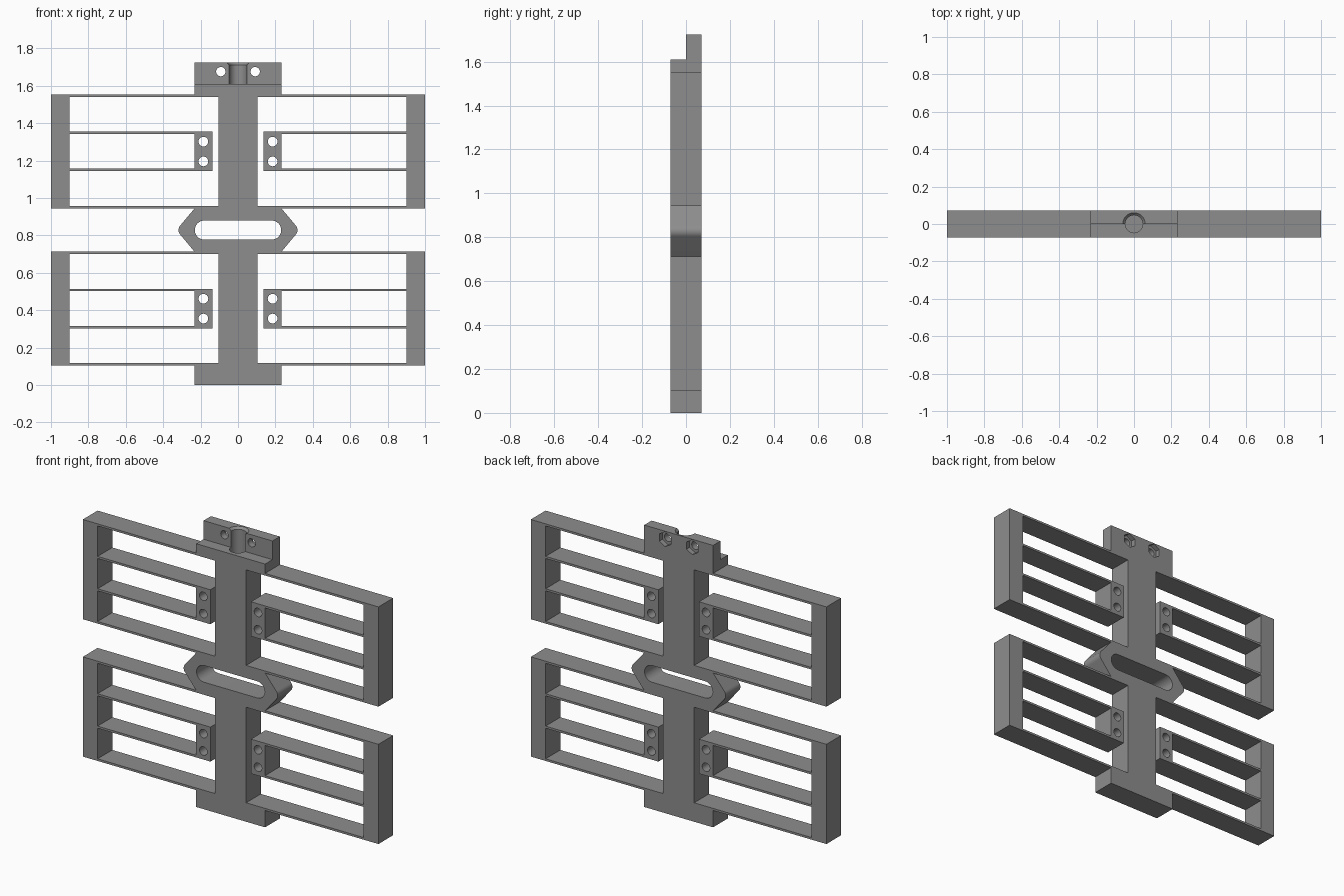
import bpy, bmesh, math
from mathutils import Matrix

if "Cube" in bpy.data.objects:
    bpy.data.objects.remove(bpy.data.objects["Cube"])

HALF = 0.071                    # half thickness of the plate
SPINE, HEAD, BAR = 0.105, 0.233, 0.9
LEAF = 0.013                    # thickness of the flexure strips
TOP, LEDGE = 1.724, 1.61
FRAMES = (0.103, 0.943)         # bottom of the lower and upper frames
FRAME_H = 0.61

grey = bpy.data.materials.new("mid grey")
grey.diffuse_color = (0.27, 0.27, 0.27, 1)
grey.use_nodes = True
grey.node_tree.nodes["Principled BSDF"].inputs["Base Color"].default_value = grey.diffuse_color


def arc(cx, cz, r, a0, a1, n):
    return [(cx + r * math.cos(math.radians(a0 + (a1 - a0) * i / n)),
             cz + r * math.sin(math.radians(a0 + (a1 - a0) * i / n))) for i in range(n + 1)]


def mirrored(points):
    return [(-x, z) for x, z in reversed(points)]


# Outer silhouette, right half from bottom to top
right = [(HEAD, 0)]
for z in FRAMES:
    right += [(HEAD, z), (1, z), (1, z + FRAME_H), (HEAD, z + FRAME_H)]
    if z == FRAMES[0]:
        right += arc(0.281, 0.828, 0.037, -41, 41, 12)   # rounded side tip
right.append((HEAD, TOP))
loops = [right + mirrored(right)]

# Central slot with round ends
loops.append(arc(0.18, 0.828, 0.051, -90, 90, 16) + arc(-0.18, 0.828, 0.051, 90, 270, 16))

# Openings and clamp holes of the four flexure frames
for z in FRAMES:
    lo, hi = z + 0.2, z + 0.411
    end = z + FRAME_H - LEAF
    c_window = [(SPINE, z + LEAF), (BAR, z + LEAF), (BAR, lo), (0.137, lo),
                (0.137, hi), (BAR, hi), (BAR, end), (SPINE, end)]
    inner = [(HEAD, lo + LEAF), (BAR, lo + LEAF), (BAR, hi - LEAF), (HEAD, hi - LEAF)]
    holes = [arc(0.185, z + h, 0.026, 0, 345, 23) for h in (0.252, 0.358)]
    for loop in [c_window, inner] + holes:
        loops += [loop, mirrored(loop)]

# Extrude the filled profile into a solid plate
curve = bpy.data.curves.new("plate_profile", 'CURVE')
curve.dimensions = '2D'
curve.fill_mode = 'BOTH'
curve.extrude = HALF
for loop in loops:
    spline = curve.splines.new('POLY')
    spline.points.add(len(loop) - 1)
    spline.use_cyclic_u = True
    for p, (x, z) in zip(spline.points, loop):
        p.co = (x, z, 0, 1)
source = bpy.data.objects.new("plate_profile", curve)
bpy.context.collection.objects.link(source)
mesh = bpy.data.meshes.new_from_object(source.evaluated_get(bpy.context.evaluated_depsgraph_get()))
bpy.data.objects.remove(source)
mesh.transform(Matrix.Rotation(math.pi / 2, 4, 'X'))
bm = bmesh.new()
bm.from_mesh(mesh)
bmesh.ops.remove_doubles(bm, verts=bm.verts, dist=1e-5)
bmesh.ops.recalc_face_normals(bm, faces=bm.faces)
bm.to_mesh(mesh)
bm.free()
mesh.materials.clear()
mesh.materials.append(grey)
plate = bpy.data.objects.new("flexure_plate", mesh)
bpy.context.collection.objects.link(plate)


def cut(name):
    """Subtract the active object from the plate."""
    cutter = bpy.context.object
    cutter.name = name
    cutter.hide_render = True
    cutter.hide_viewport = True
    cutter.data.materials.append(grey)
    mod = plate.modifiers.new(name, 'BOOLEAN')
    mod.operation = 'DIFFERENCE'
    mod.solver = 'EXACT'
    mod.object = cutter


# Front half of the head is cut down to a ledge
bpy.ops.mesh.primitive_cube_add(size=1, location=(0, -0.25, LEDGE + 0.25))
bpy.context.object.scale = (1, 0.5, 0.5)
cut("ledge_cutter")

# Vertical bore with a chamfered mouth
bpy.ops.mesh.primitive_cylinder_add(vertices=48, radius=0.047, depth=0.4, location=(0, 0, 1.7))
cut("bore_cutter")
bpy.ops.mesh.primitive_cone_add(vertices=48, radius1=0.046, radius2=0.074, depth=0.028,
                                location=(0, 0, TOP + 0.0))
cut("chamfer_cutter")

# Bolt holes with hexagonal nut pockets at the back
for side, x in (("left", -0.092), ("right", 0.092)):
    turn = (math.pi / 2, 0, 0)
    bpy.ops.mesh.primitive_cylinder_add(vertices=24, radius=0.025, depth=0.4,
                                        location=(x, 0, 1.675), rotation=turn)
    cut(side + "_bolt_cutter")
    bpy.ops.mesh.primitive_cylinder_add(vertices=6, radius=0.045, depth=0.08,
                                        location=(x, HALF + 0.01, 1.675), rotation=turn)
    cut(side + "_nut_cutter")

bpy.ops.object.select_all(action='DESELECT')
plate.select_set(True)
bpy.context.view_layer.objects.active = plate
for mod in list(plate.modifiers):
    bpy.ops.object.modifier_apply(modifier=mod.name)
for ob in [o for o in bpy.data.objects if o.name.endswith("_cutter")]:
    bpy.data.objects.remove(ob)
bpy.ops.object.shade_smooth_by_angle(angle=math.radians(30))
